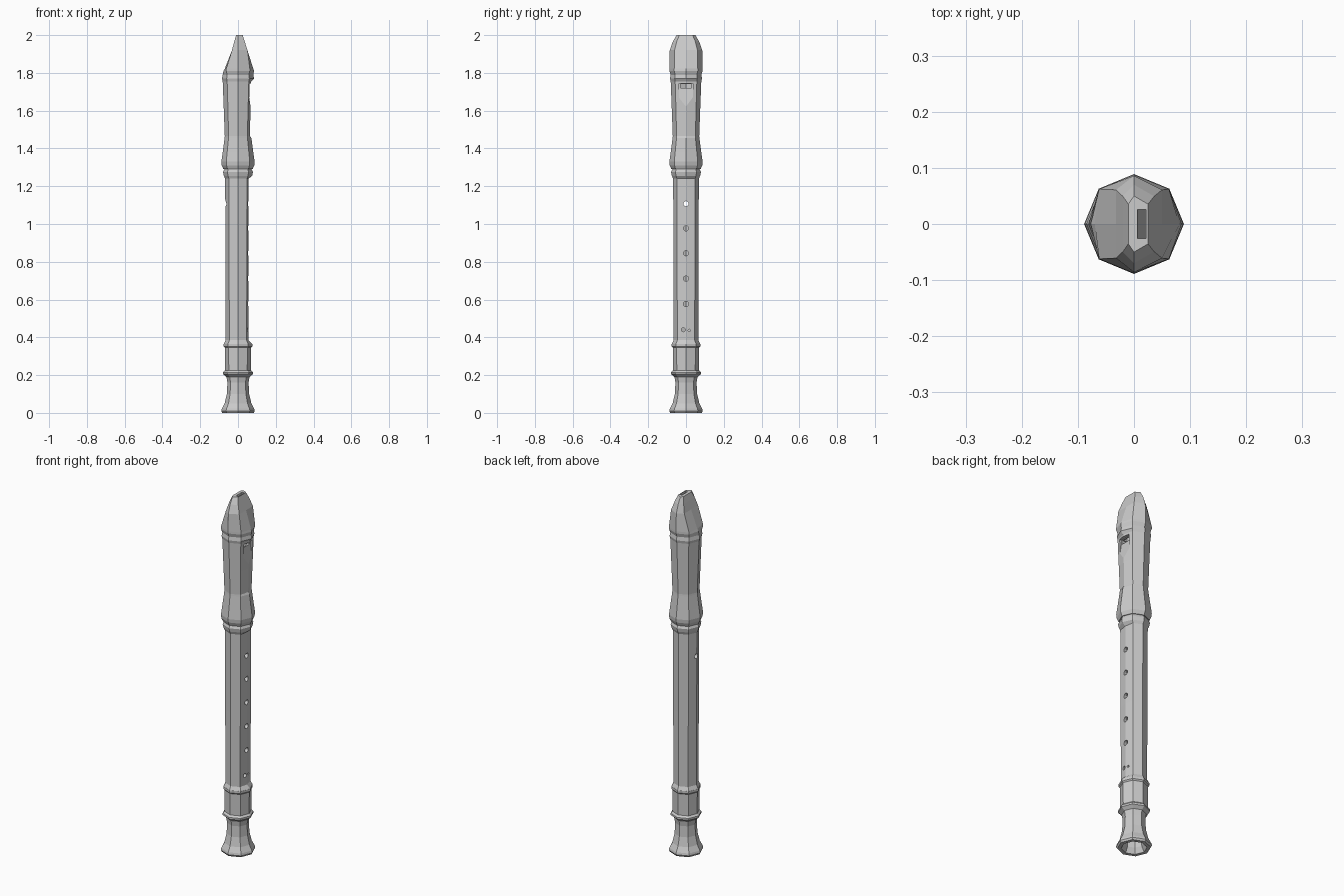
import bpy, bmesh, math

if "Cube" in bpy.data.objects:
    bpy.data.objects.remove(bpy.data.objects["Cube"])

S = math.sqrt(0.5)
DIRS = [(1, 0), (S, S), (0, 1), (-S, S), (-1, 0), (-S, -S), (0, -1), (S, -S)]


def ring(bm, z, r, xmax=9, xmin=-9):
    """Octagonal section, optionally flattened on the front (+x) and back (-x)."""
    return [bm.verts.new((max(xmin, min(xmax, r * c)), r * s, z)) for c, s in DIRS]


def tube(name, outer, inner):
    """Hollow turned part: outer rows bottom-up, bore rows top-down."""
    bm = bmesh.new()
    rings = [ring(bm, *row) for row in outer + inner]
    n = len(rings)
    for a in range(n):
        p, q = rings[a], rings[(a + 1) % n]
        for i in range(8):
            j = (i + 1) % 8
            bm.faces.new((p[i], p[j], q[j], q[i]))
    return finish(name, bm)


def capped(name, outer, inner):
    """Part with a closed top and a blind bore from below (bore rows bottom-up)."""
    bm = bmesh.new()
    o = [ring(bm, *row) for row in outer]
    b = [ring(bm, *row) for row in inner]
    chain = o[::-1] + b
    for p, q in zip(chain, chain[1:]):
        for i in range(8):
            j = (i + 1) % 8
            bm.faces.new((p[i], p[j], q[j], q[i]))
    bm.faces.new(o[-1])
    bm.faces.new(b[-1])
    return finish(name, bm)


def finish(name, bm):
    bmesh.ops.recalc_face_normals(bm, faces=bm.faces)
    me = bpy.data.meshes.new(name)
    bm.to_mesh(me)
    bm.free()
    ob = bpy.data.objects.new(name, me)
    bpy.context.collection.objects.link(ob)
    return ob


def prism(name, pts, width):
    """Cutter: x-z polygon extruded along y."""
    bm = bmesh.new()
    a = [bm.verts.new((x, -width, z)) for x, z in pts]
    b = [bm.verts.new((x, width, z)) for x, z in pts]
    bm.faces.new(a)
    bm.faces.new(b[::-1])
    for i in range(len(pts)):
        j = (i + 1) % len(pts)
        bm.faces.new((a[i], a[j], b[j], b[i]))
    return finish(name, bm)


def hole(y, z, r, x0=0.0):
    bpy.ops.mesh.primitive_cylinder_add(vertices=12, radius=r, depth=0.2 - x0,
                                        location=((0.2 + x0) / 2, y, z),
                                        rotation=(0, math.pi / 2, 0))
    ob = bpy.context.object
    ob.name = "finger_hole_cutter"
    return ob


def cut(target, cutters):
    """Apply the cutters, then remove them."""
    for c in cutters:
        m = target.modifiers.new("cut", 'BOOLEAN')
        m.operation = 'DIFFERENCE'
        m.solver = 'EXACT'
        m.object = c
        c.hide_render = True
        bpy.context.view_layer.objects.active = target
        bpy.ops.object.modifier_apply(modifier=m.name)
        bpy.data.objects.remove(c, do_unlink=True)


# Flared foot joint
tube("foot_joint",
     [(0, 0.083), (0.01, 0.089), (0.022, 0.086), (0.05, 0.071), (0.10, 0.059),
      (0.16, 0.056), (0.19, 0.061), (0.205, 0.079), (0.215, 0.079), (0.225, 0.069),
      (0.345, 0.070), (0.352, 0.076), (0.365, 0.076)],
     [(0.365, 0.040), (0.10, 0.042), (0.03, 0.050), (0, 0.064)])

# Body joint with flattened front carrying the finger holes
body = tube("body_joint",
            [(0.365, 0.075), (0.385, 0.065, 0.056), (0.80, 0.066, 0.055),
             (1.24, 0.068, 0.056), (1.255, 0.075), (1.275, 0.079), (1.29, 0.072)],
            [(1.29, 0.042), (0.365, 0.040)])
cut(body, [hole(0, z, 0.014) for z in (0.577, 0.711, 0.845, 0.977)]
    + [hole(0, 1.107, 0.014, -0.2), hole(-0.014, 0.44, 0.011), hole(0.017, 0.437, 0.006)])

# Head joint with socket bulge, top ring and wedge beak
head = capped("head_joint",
              [(1.29, 0.077), (1.31, 0.086), (1.33, 0.088), (1.38, 0.081),
               (1.455, 0.071), (1.465, 0.070, 0.063), (1.60, 0.075, 0.066), (1.755, 0.081, 0.070),
               (1.77, 0.085), (1.79, 0.081), (1.81, 0.088, 0.085, -0.077),
               (1.822, 0.088, 0.081, -0.070), (1.92, 0.086, 0.050, -0.032),
               (1.965, 0.070, 0.036, -0.020), (2.0, 0.050, 0.025, -0.010)],
              [(1.29, 0.043), (1.743, 0.046)])
cut(head, [
    # sloping ramp below the window, then the window itself, then the windway
    prism("ramp_cutter", [(0.1, 1.745), (0.051, 1.745), (0.051, 1.72), (0.067, 1.62), (0.1, 1.61)], 0.036),
    prism("window_cutter", [(0.1, 1.742), (0.01, 1.742), (0.01, 1.72), (0.1, 1.72)], 0.030),
    prism("windway_cutter", [(0.005, 2.02), (0.02, 2.02), (0.045, 1.735), (0.025, 1.735)], 0.026)])
